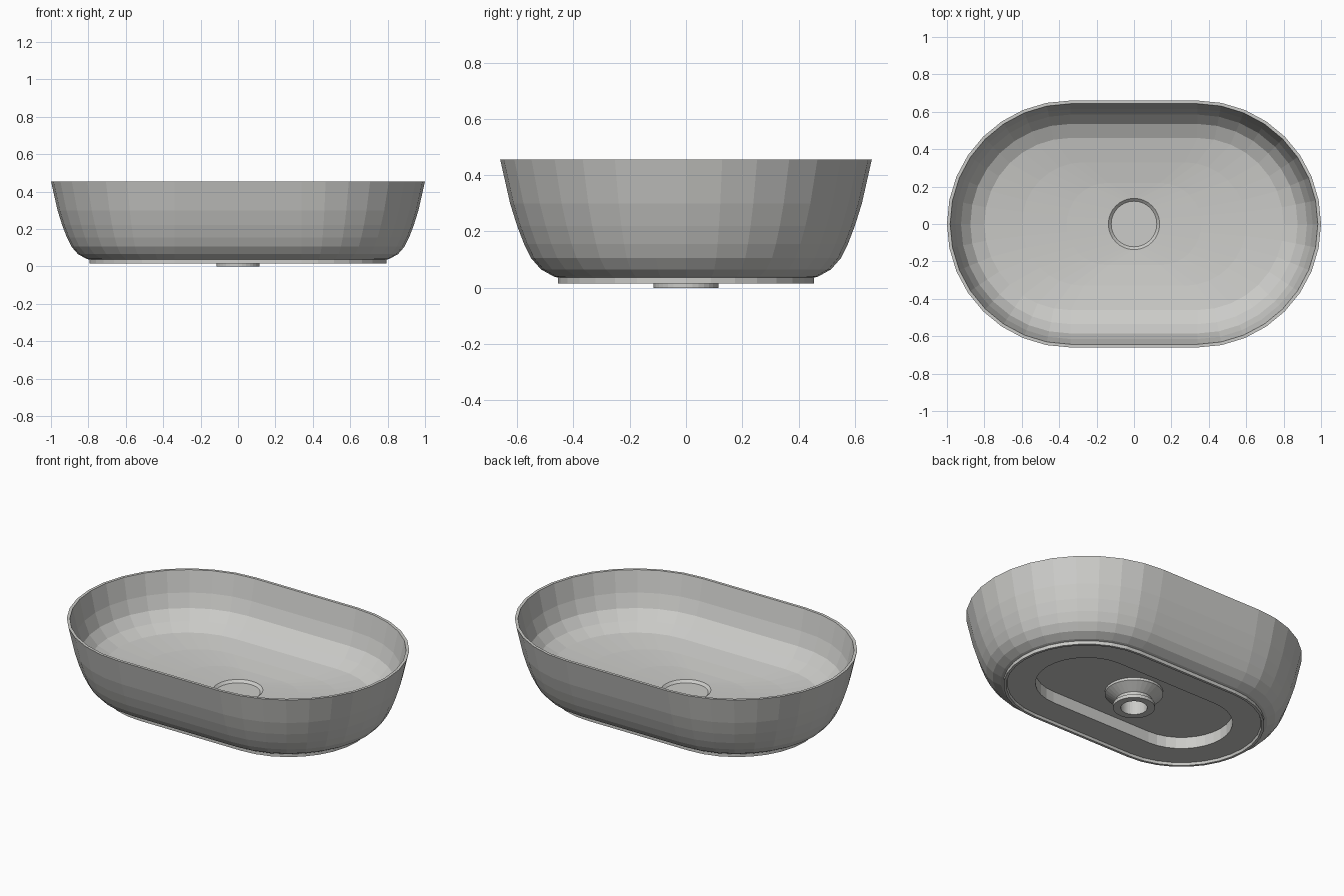
import bpy
import bmesh
import math

# Start clean of the default cube
cube = bpy.data.objects.get("Cube")
if cube:
    bpy.data.objects.remove(cube, do_unlink=True)

STRAIGHT = 0.34   # half length of the straight sides
QUARTER = 8       # facets in each quarter turn

ceramic = bpy.data.materials.new("warm_grey_ceramic")
ceramic.use_nodes = True
colour = (0.60, 0.60, 0.58, 1)
ceramic.diffuse_color = colour
ceramic.node_tree.nodes["Principled BSDF"].inputs["Base Color"].default_value = colour


def ring(bm, half, radius, z):
    """Loop of vertices: two half circles joined by straight sides."""
    loop = []
    for side in (1, -1):
        for i in range(2 * QUARTER + 1):
            a = math.pi * (i / (2 * QUARTER) - 0.5)
            loop.append(bm.verts.new((side * (half + radius * math.cos(a)),
                                      side * radius * math.sin(a), z)))
    return loop


def circle(bm, radius, z, sides=32):
    return [bm.verts.new((radius * math.cos(2 * math.pi * i / sides),
                          radius * math.sin(2 * math.pi * i / sides), z))
            for i in range(sides)]


def loft(name, make_loops, cap_start=False, cap_end=False):
    """Skin consecutive loops with quads and cap the ends if asked."""
    bm = bmesh.new()
    loops = make_loops(bm)
    for low, high in zip(loops, loops[1:]):
        n = len(low)
        for i in range(n):
            j = (i + 1) % n
            bm.faces.new((low[i], low[j], high[j], high[i]))
    if cap_start:
        bm.faces.new(loops[0][::-1])
    if cap_end:
        bm.faces.new(loops[-1])
    bmesh.ops.recalc_face_normals(bm, faces=bm.faces)
    mesh = bpy.data.meshes.new(name)
    bm.to_mesh(mesh)
    bm.free()
    mesh.materials.append(ceramic)
    obj = bpy.data.objects.new(name, mesh)
    bpy.context.collection.objects.link(obj)
    return obj


# Underside: recess ceiling, recess wall, base plate and thin foot lip
UNDER = [(0.28, 0.10), (0.28, 0.03), (0.435, 0.03), (0.44, 0.015),
         (0.455, 0.015), (0.455, 0.036)]
# Outer wall from the foot up to the rim
OUTER = [(0.47, 0.04), (0.515, 0.065), (0.55, 0.105), (0.575, 0.155),
         (0.60, 0.22), (0.625, 0.30), (0.66, 0.455)]
# Inner wall from the rim down to the edge of the floor
INNER = [(0.643, 0.455), (0.615, 0.33), (0.585, 0.25), (0.535, 0.195),
         (0.46, 0.16)]
# Floor closing in from an oblong to the round drain seat
FLOOR = [(0.27, 0.33, 0.138), (0.14, 0.22, 0.124), (0, 0.137, 0.118),
         (0, 0.122, 0.104)]


def basin_loops(bm):
    loops = [ring(bm, STRAIGHT, r, z) for r, z in UNDER + OUTER + INNER]
    return loops + [ring(bm, h, r, z) for h, r, z in FLOOR]


loft("basin", basin_loops, cap_start=True, cap_end=True)

# Drain outlet: flared collar, neck, lower flange and bore
OUTLET = [(0.16, 0.101), (0.16, 0.085), (0.10, 0.045), (0.095, 0.02),
          (0.115, 0.02), (0.115, 0), (0.073, 0), (0.073, 0.09)]
loft("drain_outlet", lambda bm: [circle(bm, r, z) for r, z in OUTLET],
     cap_end=True)
